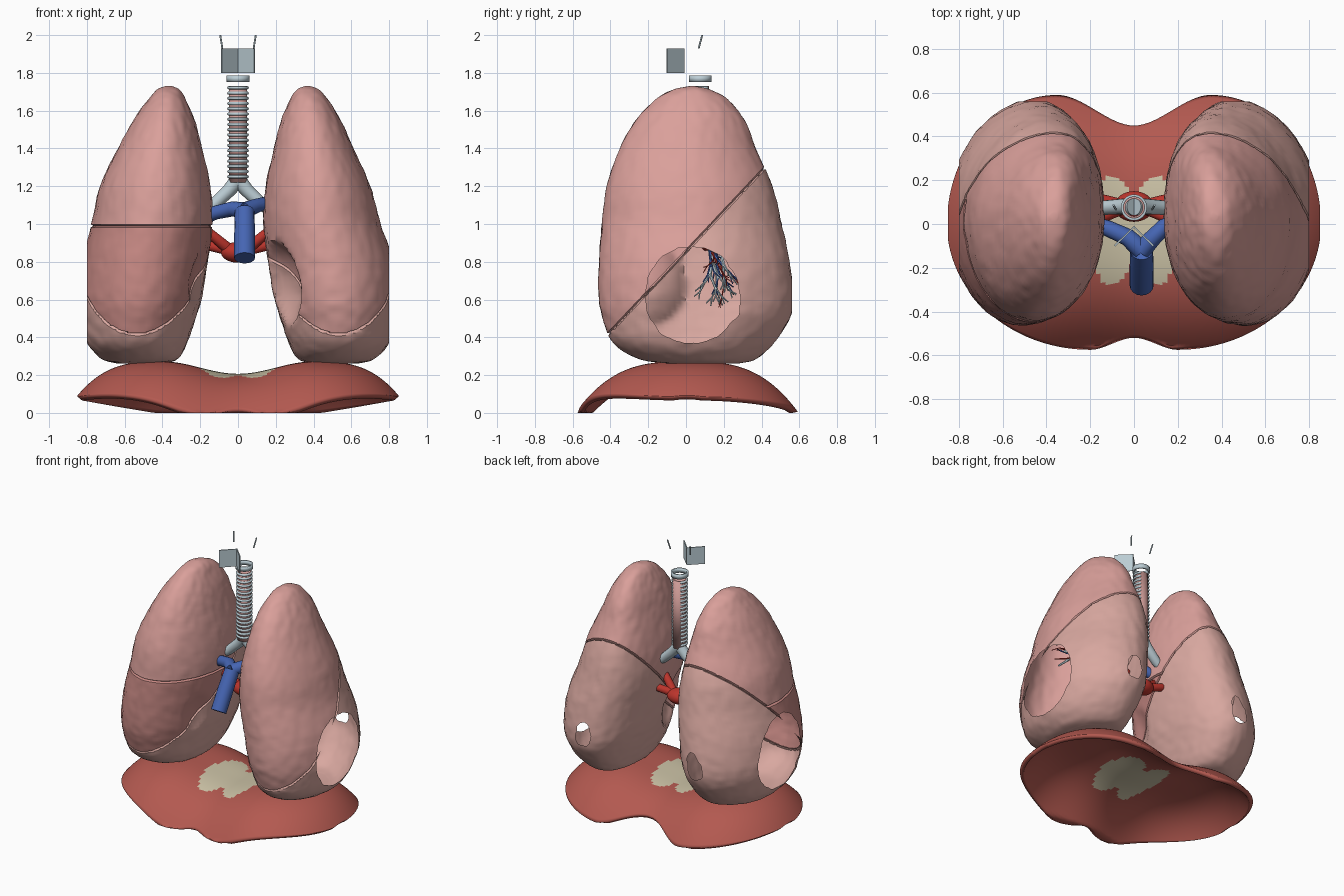
import bpy, bmesh, math, random
from mathutils import Vector, noise

if "Cube" in bpy.data.objects:
    bpy.data.objects.remove(bpy.data.objects["Cube"])

def mat(name, c):
    m = bpy.data.materials.new(name)
    m.diffuse_color = (*c, 1)
    m.use_nodes = True
    m.node_tree.nodes["Principled BSDF"].inputs["Base Color"].default_value = m.diffuse_color
    return m

UPPER = mat("upper_pink", (.70, .35, .325))
MIDDLE = mat("middle_pink", (.57, .25, .23))
LOWER = mat("lower_pink", (.69, .39, .35))
MUSCLE = mat("muscle_red", (.45, .10, .08))
TENDON = mat("tendon_cream", (.60, .54, .38))
BLUE = mat("artery_blue", (.06, .13, .45))
RED = mat("vein_red", (.50, .035, .025))
CART = mat("cartilage", (.50, .61, .66))
MEMB = mat("membrane", (.62, .33, .31))

def activate(ob):
    bpy.ops.object.select_all(action='DESELECT')
    ob.select_set(True)
    bpy.context.view_layer.objects.active = ob

def finish(bm, name, *mats, angle=40):
    me = bpy.data.meshes.new(name)
    bm.to_mesh(me)
    bm.free()
    ob = bpy.data.objects.new(name, me)
    bpy.context.collection.objects.link(ob)
    for m in mats:
        me.materials.append(m)
    activate(ob)
    bpy.ops.object.shade_smooth_by_angle(angle=math.radians(angle))
    return ob

def thicken(ob, thickness, offset=-1):
    mod = ob.modifiers.new("wall", 'SOLIDIFY')
    mod.thickness, mod.offset = thickness, offset
    bpy.ops.object.convert(target='MESH')

def tubes(name, paths, m, res=4):
    """One mesh of round tubes; each path is a list of (x, y, z, radius)."""
    cu = bpy.data.curves.new(name, 'CURVE')
    cu.dimensions = '3D'
    cu.bevel_depth = 1
    cu.bevel_resolution = res
    cu.use_fill_caps = True
    for path in paths:
        s = cu.splines.new('POLY')
        s.points.add(len(path) - 1)
        for p, (x, y, z, r) in zip(s.points, path):
            p.co = (x, y, z, 1)
            p.radius = r
    cu.materials.append(m)
    ob = bpy.data.objects.new(name, cu)
    bpy.context.collection.objects.link(ob)
    activate(ob)
    bpy.ops.object.convert(target='MESH')
    bpy.ops.object.shade_smooth_by_angle(angle=math.radians(50))

# ---- lungs: lofted rings (z, inner x, outer x, front y, back y) ----
PROFILE = [(.262, .40, .64, -.10, .28), (.285, .32, .72, -.25, .37),
           (.37, .27, .80, -.385, .465), (.50, .225, .838, -.44, .550),
           (.62, .19, .848, -.462, .568), (.80, .16, .826, -.46, .547),
           (1.0, .135, .755, -.445, .505), (1.2, .147, .70, -.42, .457),
           (1.4, .19, .612, -.35, .37), (1.55, .23, .543, -.265, .31),
           (1.66, .277, .475, -.16, .22), (1.71, .31, .43, -.07, .13),
           (1.73, .35, .385, .02, .05)]

def catmull(a, b, c, d, t):
    return b + .5 * t * (c - a + t * (2*a - 5*b + 4*c - d + t * (3*(b - c) + d - a)))

def lung_rings(steps=7):
    n = len(PROFILE)
    for i in range(n - 1):
        q = [PROFILE[max(0, min(n - 1, i + k))] for k in (-1, 0, 1, 2)]
        for s in range(steps):
            yield [catmull(*v, s / steps) for v in zip(*q)]
    yield PROFILE[-1]

def lung_lobe(name, side, cuts, m, N=112):
    bm = bmesh.new()
    rows = []
    for z, xi, xo, yf, yb in lung_rings():
        if side < 0 and .8 < z < 1.65:
            xo += .03 * math.sin((z - .8) / .85 * math.pi)
        row = []
        for k in range(N):
            a = 2 * math.pi * k / N
            c, s = math.cos(a), math.sin(a)
            x, y = (xi + xo) / 2 + (xo - xi) / 2 * c, (yf + yb) / 2 + (yb - yf) / 2 * s
            # back of the lung leans towards the spine
            if s > 0:
                x -= .06 * s * s * min(1, (xo - xi) / .5)
            # heart hollow on the inner front face, deeper on the left
            h, zc, rz = (.06, .65, .30) if side > 0 else (-.03, .64, .36)
            q = 1 - ((y + .27) / .30) ** 2 - ((z - zc) / rz) ** 2
            if q > 0:
                x = max(x, h + .29 * math.sqrt(q))
            b = .005 * noise.noise(Vector((x * side, y, z)) * 20)
            row.append(bm.verts.new(((x + b * c) * side, y + b * s, z)))
        rows.append(row)
    for r0, r1 in zip(rows, rows[1:]):
        for k in range(N):
            j = (k + 1) % N
            bm.faces.new((r0[k], r0[j], r1[j], r1[k]))

    def cut(co, no, clear=True):
        bmesh.ops.bisect_plane(bm, geom=bm.verts[:] + bm.edges[:] + bm.faces[:],
                               plane_co=co, plane_no=no, clear_inner=clear)
    bmesh.ops.holes_fill(bm, edges=[e for e in bm.edges if e.is_boundary], sides=0)
    bmesh.ops.recalc_face_normals(bm, faces=bm.faces[:])
    # each fissure is a V groove: lip loop, cut, sunken open rim
    for co, no in cuts:
        co, no = Vector(co), Vector(no).normalized()
        cut(co + no * .008, no, False)
        cut(co, no)
        bm.normal_update()
        for v in bm.verts:
            if abs((v.co - co).dot(no)) < 1e-4:
                d = v.normal - no * v.normal.dot(no)
                v.co -= d.normalized() * .015
    # open windows at the outer side and the back
    cut((.8 * side, 0, 0), (-side, 0, 0))
    cut((0, .56, 0), (0, -1, 0))
    finish(bm, name, m)

OBL, ABOVE, BELOW = (0, .01, .865), (0, -.87, .82), (0, .87, -.82)
lung_lobe("left_upper_lobe", 1, [(OBL, ABOVE)], UPPER)
lung_lobe("left_lower_lobe", 1, [(OBL, BELOW)], LOWER)
lung_lobe("right_upper_lobe", -1, [(OBL, ABOVE), ((0, 0, .99), (0, 0, 1))], UPPER)
lung_lobe("right_middle_lobe", -1, [(OBL, ABOVE), ((0, 0, .99), (0, 0, -1))], MIDDLE)
lung_lobe("right_lower_lobe", -1, [(OBL, BELOW)], LOWER)

# ---- diaphragm: double-domed sheet with tendon patches ----
NX, NY = 120, 80
def diaphragm_point(i, j):
    x = .85 * math.sin((2 * i / NX - 1) * math.pi / 2 * .985)
    ax, v = abs(x), 2 * j / NY - 1
    def edge(mid, peak, at):
        if ax < at:
            t = ax / at
            return mid + (peak - mid) * t * t * (3 - 2 * t)
        return peak * math.sqrt(max(0, 1 - ((ax - at) / (.855 - at)) ** 2))
    y = v * (edge(.45, .59, .35) if v > 0 else edge(.52, .575, .2))
    saddle = .0325 * (1 + math.cos(math.pi * min(1, ax / .4)))
    dx, dy = max(0, ax - .4) / .45, abs(y - .005) / .575
    rho = math.hypot(dx, dy) + 1e-6
    return x, y, max(0, .272 - saddle - rho ** 3 * (.18 + .07 * (dy / rho) ** 2))

bm = bmesh.new()
g = [[bm.verts.new(diaphragm_point(i, j)) for j in range(NY + 1)] for i in range(NX + 1)]
for i in range(NX):
    for j in range(NY):
        f = bm.faces.new((g[i][j], g[i+1][j], g[i+1][j+1], g[i][j+1]))
        c = f.calc_center_median()
        if ((abs(c.x) - .10) / .11) ** 2 + ((c.y + .03) / .25) ** 2 < 1:
            f.material_index = 1
dia = finish(bm, "diaphragm", MUSCLE, TENDON)
thicken(dia, .032)
for v in dia.data.vertices:
    v.co.z = max(0, v.co.z)

# ---- trachea: hollow membrane, C-shaped rings, cricoid ring ----
TY = .075
def pipe(name, r, z0, z1, thick, m):
    bm = bmesh.new()
    bmesh.ops.create_cone(bm, cap_ends=False, segments=40, radius1=r, radius2=r, depth=z1 - z0)
    bmesh.ops.translate(bm, verts=bm.verts, vec=(0, TY, (z0 + z1) / 2))
    thicken(finish(bm, name, m), thick)
pipe("trachea_membrane", .048, 1.22, 1.73, .008, MEMB)
pipe("cricoid_ring", .060, 1.752, 1.785, .012, CART)
rings = []
for i in range(18):
    arc = [math.radians(130 + 280 * k / 28) for k in range(29)]
    rings.append([(.049 * math.cos(a), TY + .049 * math.sin(a), 1.25 + i * .0277, .0085) for a in arc])
tubes("trachea_rings", rings, CART, 2)

# ---- thyroid cartilage plates and horns ----
bm = bmesh.new()
lo, hi = [[bm.verts.new((x, y, z)) for x, y in ((-.088, -.1), (0, -.012), (.088, -.1))]
          for z in (1.80, 1.93)]
for k in (0, 1):
    bm.faces.new((lo[k], lo[k+1], hi[k+1], hi[k]))
thicken(finish(bm, "thyroid_plates", CART), .008, 0)
bpy.ops.object.shade_flat()
tubes("thyroid_horns", [[(sx * .083, .067, 1.93, .005), (sx * .094, .086, 2.0, .005)]
                        for sx in (-1, 1)], CART, 2)

# ---- main airways and vessels ----
tubes("main_bronchi", [[(0, .08, 1.235, .042), (sx * .05, .08, 1.175, .036),
                        (sx * .13, .075, 1.10, .033), (sx * .24, .07, 1.03, .028)]
                       for sx in (-1, 1)], CART, 6)
tubes("pulmonary_trunk", [[(.035, -.28, .82, .055), (.035, -.20, .95, .055), (.035, -.12, 1.07, .052)],
                          [(.035, -.12, 1.07, .045), (-.03, -.06, 1.08, .04),
                           (-.12, -.02, 1.06, .037), (-.24, .02, 1.0, .03)],
                          [(.035, -.12, 1.07, .045), (.08, -.07, 1.09, .04),
                           (.14, -.01, 1.11, .037), (.25, .03, 1.03, .03)]], BLUE, 6)
bm = bmesh.new()
bmesh.ops.create_uvsphere(bm, u_segments=32, v_segments=20, radius=1)
for v in bm.verts:
    v.co = (v.co.x * .09, v.co.y * .07 + .08, v.co.z * .055 + .85)
finish(bm, "left_atrium", RED)
tubes("pulmonary_veins", [[(sx * .04, .08, .86, .03), (sx * .15, y, z, .027), (sx * .25, y, z + .03, .02)]
                          for sx in (-1, 1) for y, z in ((.03, .95), (.11, .885))], RED, 5)

# ---- branching trees inside the lungs; the three run side by side ----
def grow(paths, p, d, length, r, depth):
    q = p + d * length
    e = ((abs(q.x) - .44) / .24, (q.y - .05) / .33, (q.z - .85) / .55)
    if depth == 0 or sum(t * t for t in e) > 1:
        return
    paths.append([(*p, r), (*q, r * .8)])
    side = d.cross(Vector([random.uniform(-1, 1) for _ in range(3)])).normalized()
    for k in (-1, 1):
        grow(paths, q, (d + side * k * random.uniform(.3, .55)).normalized(),
             length * random.uniform(.72, .85), r * .72, depth - 1)

for name, m, dy, z, r in (("bronchial_tree", CART, .07, 1.03, .022),
                          ("arterial_tree", BLUE, .055, 1.03, .015),
                          ("venous_tree", RED, .08, .99, .011)):
    random.seed(4)
    paths = []
    for sx in (-1, 1):
        for d in ((.35, -.1, .9), (.6, -.6, .15), (.5, .35, -.75)):
            grow(paths, Vector((sx * .24, dy, z)), Vector((sx * d[0], d[1], d[2])).normalized(),
                 .14, r, 6 if m is CART else 5)
    tubes(name, paths, m, 1)
